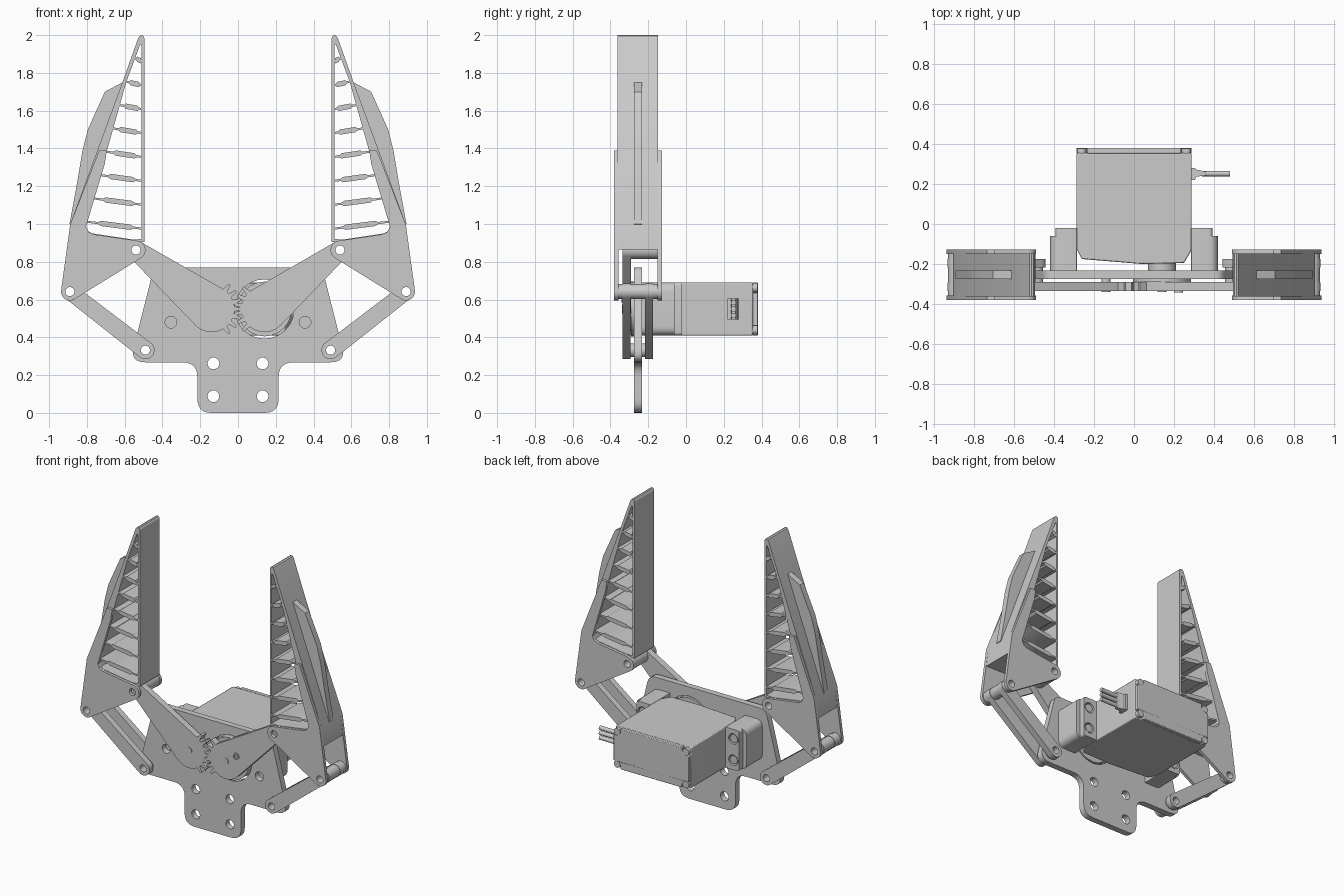
import bpy, bmesh, math
from mathutils import Matrix, Vector

if "Cube" in bpy.data.objects:
    bpy.data.objects.remove(bpy.data.objects["Cube"])

AXES = {'y': Matrix(((1, 0, 0), (0, 0, -1), (0, 1, 0))),
        'z': Matrix.Identity(3),
        'x': Matrix(((0, 0, 1), (1, 0, 0), (0, 1, 0)))}


def arc(cx, cy, r, a0=0, a1=345, n=24):
    return [(cx + r * math.cos(math.radians(a0 + (a1 - a0) * i / (n - 1))),
             cy + r * math.sin(math.radians(a0 + (a1 - a0) * i / (n - 1)))) for i in range(n)]


def rounded(corners, n=6):
    """Round each corner (x, y, d), starting d away from the corner."""
    out = []
    for i, (x, y, d) in enumerate(corners):
        p = Vector((x, y))
        a = Vector(corners[i - 1][:2]) - p
        b = Vector(corners[(i + 1) % len(corners)][:2]) - p
        a, b = p + a.normalized() * d, p + b.normalized() * d
        for k in range(n + 1):
            t = k / n
            q = a * (1 - t) ** 2 + p * 2 * t * (1 - t) + b * t * t
            out.append((q.x, q.y))
    return out


def prism(name, outline, lo, hi, holes=(), axis='y', flip=1, bevel=0):
    """Extrude a filled outline with holes from lo to hi along an axis."""
    cu = bpy.data.curves.new(name, 'CURVE')
    cu.dimensions, cu.fill_mode, cu.extrude = '2D', 'BOTH', (hi - lo) / 2
    for loop in [outline, *holes]:
        sp = cu.splines.new('POLY')
        sp.points.add(len(loop) - 1)
        for p, (u, v) in zip(sp.points, loop):
            p.co = (u * flip, v, 0, 1)
        sp.use_cyclic_u = True
    tmp = bpy.data.objects.new(name + "_curve", cu)
    bpy.context.collection.objects.link(tmp)
    dg = bpy.context.evaluated_depsgraph_get()
    me = bpy.data.meshes.new_from_object(tmp.evaluated_get(dg))
    bpy.data.objects.remove(tmp)
    mid = (lo + hi) / 2
    shift = Vector([mid if c == axis else 0 for c in 'xyz'])
    me.transform(Matrix.Translation(shift) @ AXES[axis].to_4x4())
    bm = bmesh.new()
    bm.from_mesh(me)
    bmesh.ops.remove_doubles(bm, verts=bm.verts, dist=1e-5)
    bmesh.ops.recalc_face_normals(bm, faces=bm.faces)
    for f in bm.faces:
        f.smooth = True
    bm.to_mesh(me)
    bm.free()
    me.set_sharp_from_angle(angle=math.radians(30))
    ob = bpy.data.objects.new(name, me)
    bpy.context.collection.objects.link(ob)
    if bevel:
        m = ob.modifiers.new("edge", 'BEVEL')
        m.width, m.segments, m.limit_method = bevel, 2, 'ANGLE'
    return ob


def rod(name, u, v, r, lo, hi, axis='y', bore=0, flip=1):
    return prism(name, arc(u, v, r), lo, hi, [arc(u, v, bore)] if bore else [], axis, flip)


PIN = 0.024
TOP, OUT, LOW, GEAR = (0.54, 0.862), (0.89, 0.642), (0.49, 0.332), (0.14, 0.55)

# Base plate with mounting holes and servo opening
half = [(0.215, 0, 0.075), (0.215, 0.268, 0.08), (0.572, 0.268, 0.08), (0.445, 0.77, 0.05)]
corners = half + [(-x, z, d) for x, z, d in reversed(half)]
holes = [arc(s * x, z, r) for s in (-1, 1) for x, z, r in
         [(0.13, 0.262, 0.031), (0.13, 0.088, 0.031), (0.355, 0.48, 0.031), (*LOW, PIN)]]
prism("base_plate", rounded(corners), -0.275, -0.233, holes + [arc(*GEAR, 0.157)])

for s, side in ((-1, "left"), (1, "right")):
    # Geared lever arm: hub with teeth facing the other gear, then the pin end
    hub = (-GEAR[0], GEAR[1])
    pol = lambda a, r: (hub[0] + r * math.cos(math.radians(a)), hub[1] + r * math.sin(math.radians(a)))
    outline = [pol(a, 0.122) for a in range(-136, -62, 8)]
    first, count = (-54, 7) if s < 0 else (-45, 6)
    for k in range(count):
        for off, r in ((-0.33, 0.122), (-0.13, 0.161), (0.13, 0.161), (0.33, 0.122)):
            outline.append(pol(first + 18 * (k + off), r))
    outline += arc(-TOP[0], TOP[1], 0.05, 60, 224, 14)
    prism(side + "_gear_lever", outline, -0.335, -0.29, [arc(-TOP[0], TOP[1], PIN)], flip=-s)
    rod(side + "_gear_axle", *GEAR, 0.023, -0.339, -0.24, flip=s)

    # Parallel links in front of and behind the plate
    dx, dz = OUT[0] - LOW[0], OUT[1] - LOW[1]
    a = math.degrees(math.atan2(dz, dx))
    link = arc(*OUT, 0.043, a - 85, a + 85, 12) + arc(*LOW, 0.048, a + 87, a + 273, 14)
    for where, y in (("front", -0.335), ("back", -0.217)):
        prism(f"{side}_{where}_link", link, y, y + 0.042, [arc(*OUT, PIN), arc(*LOW, PIN)], flip=s)

    # Hollow pivot barrels
    rod(side + "_outer_pivot", *OUT, 0.04, -0.36, -0.15, bore=PIN, flip=s)
    rod(side + "_lower_pivot", *LOW, 0.036, -0.294, -0.216, bore=PIN, flip=s)
    rod(side + "_upper_pivot", *TOP, 0.048, -0.29, -0.15, bore=PIN, flip=s)

    # Finger cheeks
    cheek = (arc(*OUT, 0.047, 8, -60, 8) + arc(*TOP, 0.05, -120 + 60, -260, 14))
    cheek = (arc(*OUT, 0.047, 5, -120, 12) + arc(*TOP, 0.05, 240, 100, 14) +
             [(0.765, 0.945), (0.79, 0.958), (0.805, 0.985), (0.705, 1.32),
              (0.695, 1.388), (0.735, 1.39), (0.888, 1.0)])
    for where, y in (("front", -0.38), ("back", -0.15)):
        prism(f"{side}_{where}_finger_cheek", cheek, y, y + 0.022,
              [arc(*OUT, PIN), arc(*TOP, PIN)], flip=s)

    # Flexible finger frame, solid at its foot
    frame = [(0.496, 0.905), (0.496, 1.985), (0.503, 1.997), (0.512, 2.0), (0.522, 1.995),
             (0.53, 1.98), (0.612, 1.75), (0.888, 1.0), (0.905, 0.865), (0.62, 0.87), (0.55, 0.905)]
    opening = [(0.51, 0.92), (0.51, 1.95), (0.518, 1.95), (0.592, 1.75), (0.806, 0.99),
               (0.795, 0.962), (0.77, 0.95), (0.56, 0.918)]
    prism(side + "_finger_frame", frame, -0.362, -0.147, [opening], flip=s)

    # Cross ribs, thin at both ends
    for k in range(8):
        zi, zo = 0.975 + 0.1265 * k, 1.012 + 0.1235 * k
        xo = 0.806 - 0.2816 * (zo - 0.99) if zo < 1.75 else 0.592 - 0.37 * (zo - 1.75)
        xi = 0.505
        top, bot = [], []
        for t, h in ((0, 0.005), (0.17, 0.006), (0.22, 0.014), (0.75, 0.014), (0.8, 0.006), (1.04, 0.005)):
            x, z = xi + (xo - xi) * t, zi + (zo - zi) * t
            top.append((x, z + h))
            bot.append((x, z - h))
        prism(f"{side}_finger_rib_{k + 1}", top + bot[::-1], -0.362, -0.147, flip=s)

    # Stiffening fin along the outside of the finger
    fin = [(0.87, 0.98), (0.892, 1.0), (0.855, 1.2), (0.823, 1.39), (0.795, 1.5),
           (0.705, 1.7), (0.612, 1.75)]
    prism(side + "_finger_spine", fin, -0.276, -0.233, flip=s)

    # Servo mount block, ear and screws
    mount = rounded([(0.285, 0.41, 0.005), (0.42, 0.41, 0.05), (0.42, 0.69, 0.05), (0.285, 0.69, 0.005)])
    prism(side + "_servo_mount", mount, -0.234, -0.06, flip=s)
    ear = rounded([(0.285, 0.41, 0.005), (0.392, 0.41, 0.02), (0.392, 0.69, 0.02), (0.285, 0.69, 0.005)])
    prism(side + "_servo_ear", ear, -0.06, -0.02, [arc(0.347, z, 0.036) for z in (0.477, 0.623)], flip=s)
    for z in (0.477, 0.623):
        rod(side + "_ear_screw", 0.347, z, 0.028, -0.062, -0.025, flip=s)
        rod(side + "_back_screw", 0.262, 0.55 + (z - 0.55) * 1.53, 0.024, 0.35, 0.378, flip=s)

# Servo body with sloped head, and back cover with notched corners
body = [(-0.288, 0.354), (0.288, 0.354), (0.288, -0.13), (0.25, -0.195), (0.04, -0.2),
        (-0.262, -0.175), (-0.288, -0.12)]
prism("servo_body", body, 0.41, 0.69, axis='z', bevel=0.006)
q = [(0.288, 0.462), (0.26, 0.462), (0.235, 0.44), (0.235, 0.41)]
q = q + [(-x, z) for x, z in reversed(q)]
prism("servo_back_cover", q + [(x, 1.1 - z) for x, z in reversed(q)], 0.353, 0.38, bevel=0.004)

# Output shaft, horn and horn screw
rod("servo_shaft", *GEAR, 0.07, -0.24, -0.19)
rod("servo_horn", *GEAR, 0.145, -0.29, -0.235)
rod("horn_screw", 0.222, 0.606, 0.022, -0.342, -0.28, bore=0.012)

# Cable strain relief and three wires
relief = [(0.28, 0.22), (0.305, 0.22), (0.31, 0.237), (0.36, 0.242), (0.36, 0.262), (0.31, 0.272), (0.305, 0.28), (0.28, 0.28)]
prism("cable_relief", relief, 0.495, 0.605, axis='z')
for i in (-1, 0, 1):
    rod("cable_wire", 0.252, 0.55 + 0.034 * i, 0.014, 0.34, 0.48, axis='x')
